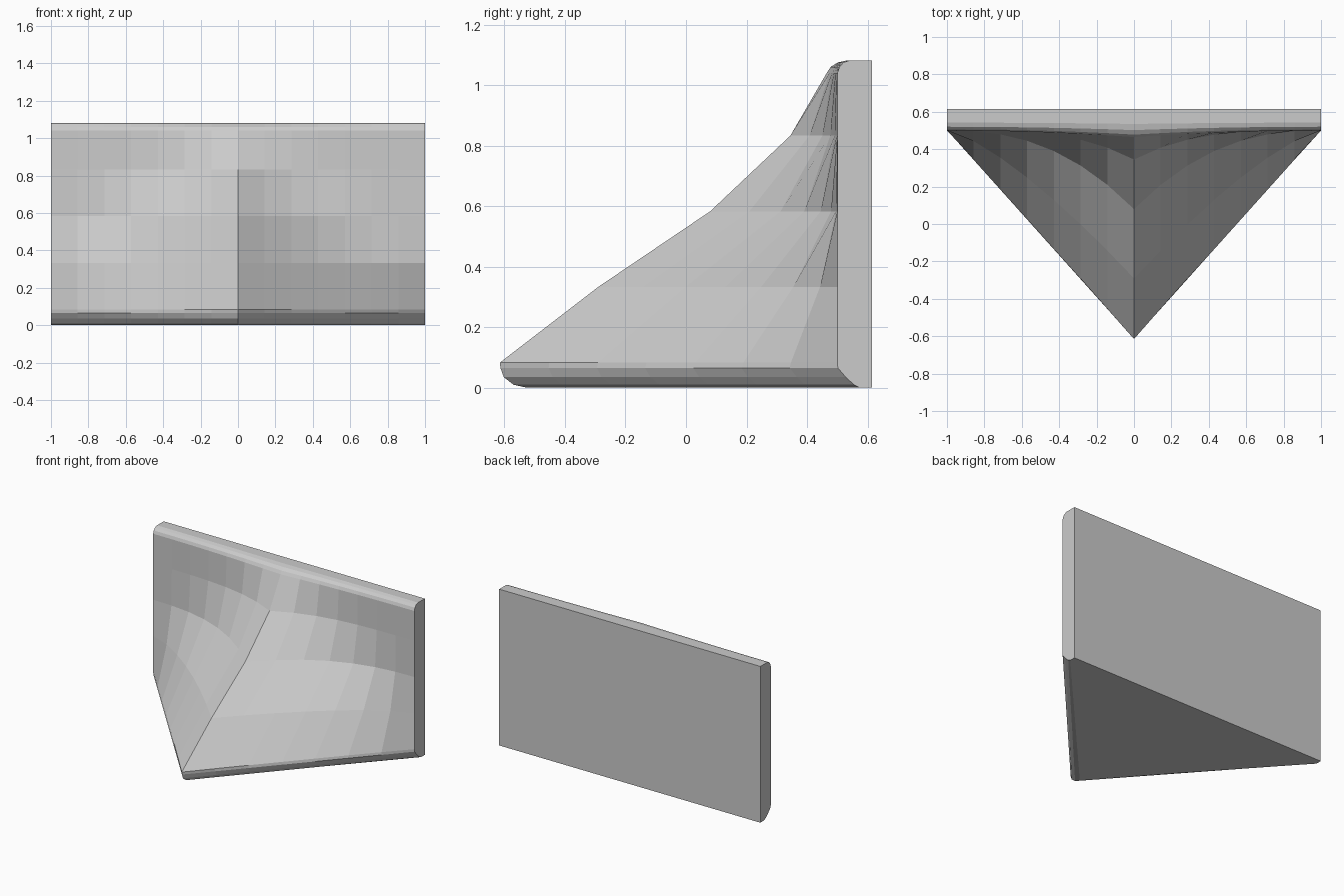
import bpy, bmesh

if "Cube" in bpy.data.objects:
    bpy.data.objects.remove(bpy.data.objects["Cube"])

COLS = 7      # columns on each half
BACK = 0.615  # y of the flat rear wall

# Rows from bottom rear to top rear: z, y at the centre ridge, y at the ends, flare power
ROWS = [
    (0.000, BACK, BACK, 1),
    (0.000, -0.525, 0.575, 1),
    (0.010, -0.570, 0.555, 1),
    (0.035, -0.602, 0.528, 1),
    (0.065, -0.613, 0.502, 1),
    (0.083, -0.615, 0.500, 1.02),
    (0.333, -0.290, 0.500, 1.35),
    (0.583, 0.080, 0.500, 2.4),
    (0.833, 0.345, 0.500, 3.4),
    (1.040, 0.465, 0.500, 2),
    (1.060, 0.478, 0.507, 2),
    (1.075, 0.502, 0.520, 2),
    (1.082, 0.535, 0.542, 2),
    (1.082, BACK, BACK, 1),
]

# Wedge with a concave, ridged front
bm = bmesh.new()
grid = []
for z, mid, end, power in ROWS:
    row = []
    for i in range(-COLS, COLS + 1):
        x = i / COLS
        row.append(bm.verts.new((x, end - (end - mid) * (1 - abs(x)) ** power, z)))
    grid.append(row)
for lo, hi in zip(grid, grid[1:]):
    for i in range(2 * COLS):
        bm.faces.new((lo[i], lo[i + 1], hi[i + 1], hi[i]))

# End caps and rear wall
bm.faces.new([row[0] for row in grid])
bm.faces.new([row[-1] for row in grid])
bm.faces.new(grid[0] + grid[-1][::-1])
bmesh.ops.recalc_face_normals(bm, faces=bm.faces)

mesh = bpy.data.meshes.new("ridged_wedge")
bm.to_mesh(mesh)
bm.free()
wedge = bpy.data.objects.new("ridged_wedge", mesh)
bpy.context.collection.objects.link(wedge)
